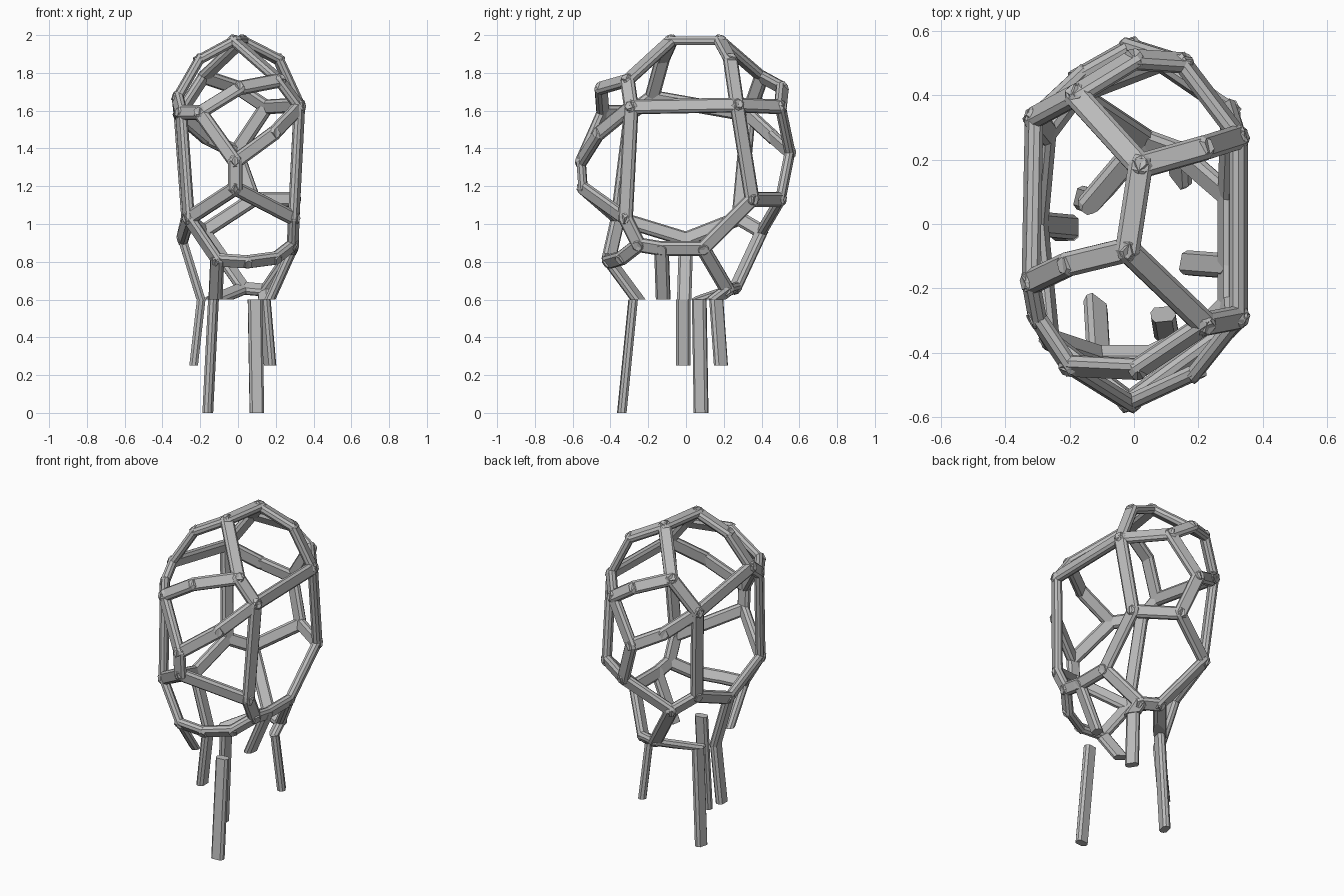
import bpy
import bmesh
from mathutils import Vector

cube = bpy.data.objects.get("Cube")
if cube:
    bpy.data.objects.remove(cube, do_unlink=True)

grey = bpy.data.materials.new("plain grey")
grey.use_nodes = True
colour = (0.5, 0.5, 0.5, 1)
grey.diffuse_color = colour
grey.node_tree.nodes["Principled BSDF"].inputs["Base Color"].default_value = colour

WIDTH, DEPTH, FLOOR = 0.076, 0.046, 0.6


def outward(p):
    """Direction away from the pod surface at a point."""
    return Vector((p.x / 0.12, p.y / 0.34, (p.z - 1.3) / 0.49)).normalized()


def add_bar(bm, a, b, normal=None, extend=0.012):
    """Flat bar with chamfered long edges and tapered ends."""
    a, b = Vector(a), Vector(b)
    axis = (b - a).normalized()
    n = Vector(normal) if normal else outward((a + b) / 2)
    n = (n - axis * n.dot(axis)).normalized()
    side = axis.cross(n)
    w, d = WIDTH / 2, DEPTH / 2
    section = [(w, -d * .4), (w, d * .4), (w * .68, d), (-w * .68, d),
               (-w, d * .4), (-w, -d * .4), (-w * .68, -d), (w * .68, -d)]
    rings = []
    stops = [(a, 0, 1), (b, 0, 1)]
    if extend:
        stops = [(a, -extend * 2, .6), (a, -extend * .5, 1),
                 (b, extend * .5, 1), (b, extend * 2, .6)]
    for p, along, size in stops:
        rings.append([bm.verts.new(p + axis * along + side * u * size + n * v)
                      for u, v in section])
    for r, s in zip(rings, rings[1:]):
        for i in range(8):
            j = (i + 1) % 8
            bm.faces.new((r[i], r[j], s[j], s[i]))
    bm.faces.new(rings[0][::-1])
    bm.faces.new(rings[-1])


def finish(bm, name):
    bmesh.ops.recalc_face_normals(bm, faces=bm.faces[:])
    mesh = bpy.data.meshes.new(name)
    bm.to_mesh(mesh)
    bm.free()
    mesh.materials.append(grey)
    obj = bpy.data.objects.new(name, mesh)
    bpy.context.collection.objects.link(obj)


# Joints of the frame
crown_back, crown_front = (.02, .18, 1.97), (-.02, -.08, 1.97)
upper_front, upper_back = (.22, -.31, 1.76), (-.18, .40, 1.78)
left_front, left_back = (.325, -.29, 1.62), (.325, .27, 1.63)
right_top, right_front, right_back = (-.32, -.18, 1.67), (-.30, -.29, 1.59), (-.31, .33, 1.58)
brow_front, brow_back = (-.20, -.44, 1.59), (.15, .50, 1.62)
nose_top, nose_low = (-.015, -.555, 1.33), (-.015, -.545, 1.19)
tail_top, tail_low = (-.01, .55, 1.38), (.08, .50, 1.13)
left_low_front, left_low_back = (.295, -.32, 1.03), (.30, .35, 1.13)
left_corner, left_stub, left_base = (.29, -.25, .89), (.29, -.13, .87), (.29, .09, .87)
right_low_front, right_low_back = (-.26, -.36, 1.03), (-.27, .28, 1.03)
right_base, chin = (-.295, 0, .92), (-.11, -.41, .81)
rear_low, rear_base, rear_foot = (-.18, .40, .96), (.03, .26, .66), (.14, .22, .65)

# Each strut runs through its listed joints
struts = {
    "crown": [crown_back, crown_front],
    "crown_left": [crown_back, (.215, .235, 1.87), left_back],
    "crown_right": [crown_front, (-.205, -.125, 1.87), right_top],
    "crown_front_strut": [crown_front, upper_front],
    "crown_back_strut": [crown_back, upper_back],
    "front_brow": [upper_front, (.01, -.45, 1.72), brow_front, right_front, right_top],
    "back_brow": [upper_back, (0, .51, 1.72), brow_back, left_back],
    "left_opening": [upper_front, left_front, left_low_front, left_corner,
                     left_stub, left_base, left_low_back, left_back, left_front],
    "right_opening": [right_top, right_back, right_low_back, right_base,
                      right_low_front, right_front],
    "right_back_strut": [upper_back, right_back, (-.17, .46, 1.46), tail_top],
    "nose": [brow_front, nose_top, nose_low],
    "nose_left": [left_front, (.19, -.46, 1.48), nose_top],
    "nose_low_left": [nose_low, left_low_front],
    "nose_low_right": [nose_low, right_low_front],
    "tail": [brow_back, tail_top, tail_low],
    "tail_left": [tail_low, left_low_back],
    "tail_right": [tail_low, rear_low, right_low_back],
    "chin_rail": [right_low_front, chin, (.05, -.41, .80), (.20, -.34, .82), left_corner],
    "rear_rail": [rear_low, rear_base, rear_foot, left_base],
    "chin_stub": [chin, (-.12, -.24, .58)],
    "left_stub": [left_stub, (.16, -.12, .58)],
    "right_stub": [right_base, (-.19, -.01, .58)],
    "rear_stub": [rear_base, (-.14, .06, .59)],
    "rear_left_stub": [rear_foot, (.145, .14, .59)],
}
for name, path in struts.items():
    bm = bmesh.new()
    for a, b in zip(path, path[1:]):
        add_bar(bm, a, b)
    # Trim flat at the underside of the frame
    cut = bmesh.ops.bisect_plane(bm, geom=bm.verts[:] + bm.edges[:] + bm.faces[:],
                                 plane_co=(0, 0, FLOOR), plane_no=(0, 0, 1),
                                 clear_inner=True)
    rim = [e for e in cut["geom_cut"] if isinstance(e, bmesh.types.BMEdge)]
    if rim:
        bmesh.ops.holes_fill(bm, edges=rim)
    finish(bm, name)

# Four legs, each turned its own way
legs = {
    "short_leg_right": ((-.195, -.015, FLOOR), (-.235, -.015, .25), (-1, 0, 0)),
    "long_leg_right": ((-.13, .07, FLOOR), (-.16, .08, 0), (-1, .25, 0)),
    "long_leg_front": ((.09, -.28, FLOOR), (.10, -.34, 0), (.1, -1, 0)),
    "short_leg_left": ((.14, .16, FLOOR), (.17, .185, .25), (1, .6, 0)),
}
for name, (top, foot, facing) in legs.items():
    bm = bmesh.new()
    add_bar(bm, top, foot, facing, extend=0)
    for v in bm.verts:
        v.co.z = FLOOR if v.co.z > 0.5 else foot[2]
    finish(bm, name)
